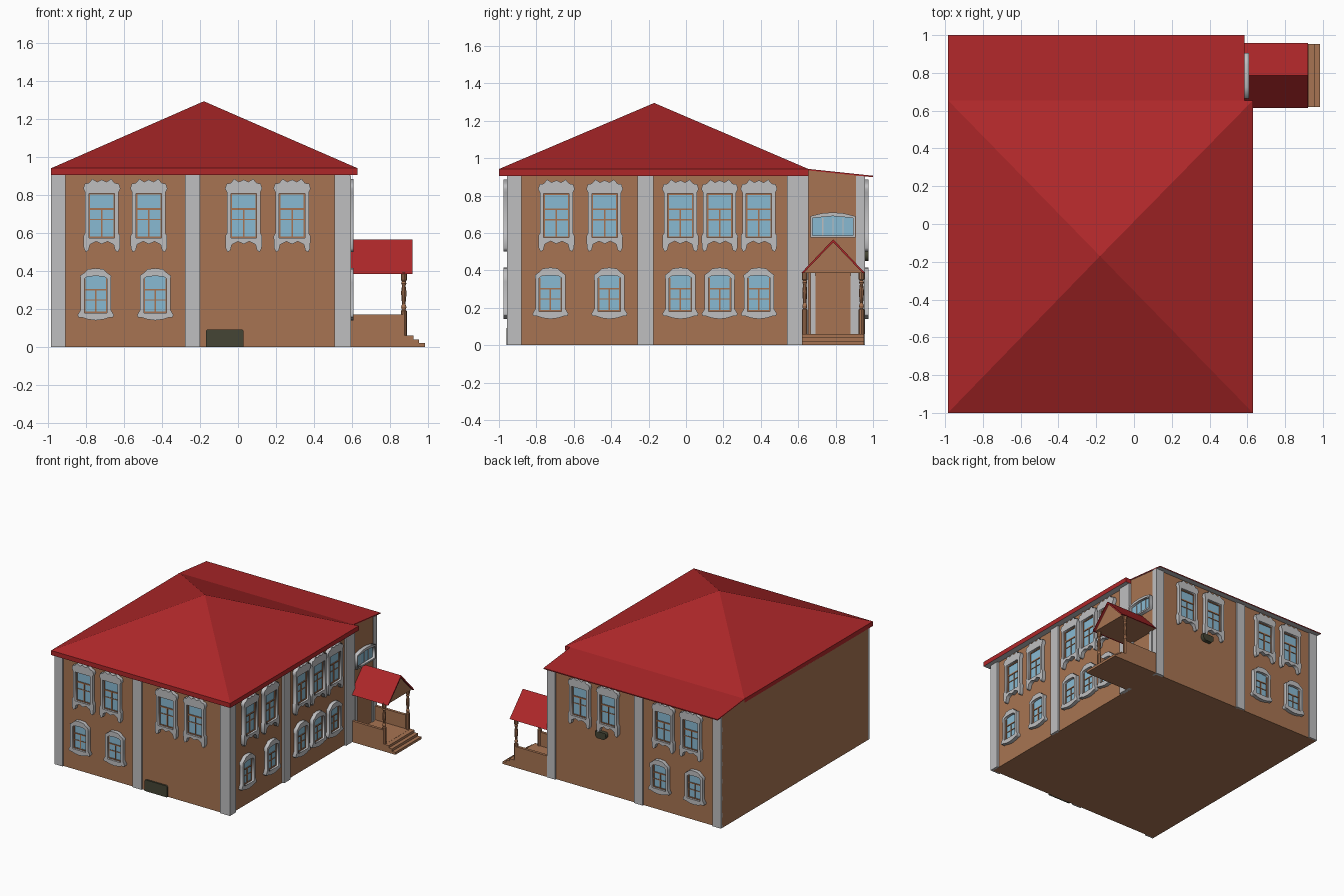
import bpy, bmesh, math
from mathutils import Matrix, Vector

if "Cube" in bpy.data.objects:
    bpy.data.objects.remove(bpy.data.objects["Cube"])


def mat(name, r, g, b):
    m = bpy.data.materials.new(name)
    m.diffuse_color = (r, g, b, 1)
    m.use_nodes = True
    m.node_tree.nodes["Principled BSDF"].inputs["Base Color"].default_value = m.diffuse_color
    return m


BROWN = mat("brown wall", 0.39, 0.175, 0.085)
RED = mat("red roof", 0.42, 0.02, 0.022)
GREY = mat("light grey trim", 0.52, 0.52, 0.53)
GLASS = mat("blue glass", 0.25, 0.49, 0.65)
DARK = mat("dark olive metal", 0.06, 0.06, 0.035)

X0, X1, Y0, Y1 = -0.985, 0.58, -0.945, 0.945   # wall planes
EAVE = 0.905


def add(name, mesh, m, matrix=None):
    if not mesh.materials:
        mesh.materials.append(m)
    o = bpy.data.objects.new(name, mesh)
    bpy.context.collection.objects.link(o)
    if matrix is not None:
        o.matrix_world = matrix
    return o


def finish(bm, name):
    bmesh.ops.recalc_face_normals(bm, faces=bm.faces)
    me = bpy.data.meshes.new(name)
    bm.to_mesh(me)
    bm.free()
    return me


def boxes_mesh(name, boxes):
    bm = bmesh.new()
    for x0, x1, y0, y1, z0, z1 in boxes:
        mx = Matrix.Translation(((x0 + x1) / 2, (y0 + y1) / 2, (z0 + z1) / 2)) \
            @ Matrix.Diagonal((x1 - x0, y1 - y0, z1 - z0, 1))
        bmesh.ops.create_cube(bm, size=1, matrix=mx)
    return finish(bm, name)


def box(name, m, *b):
    return add(name, boxes_mesh(name, [b]), m)


def extrude_x(name, m, yz, x0, x1):
    """Profile in the y-z plane extruded along x."""
    bm = bmesh.new()
    f = bm.faces.new([bm.verts.new((x0, y, z)) for y, z in yz])
    r = bmesh.ops.extrude_face_region(bm, geom=[f])
    bmesh.ops.translate(bm, vec=(x1 - x0, 0, 0),
                        verts=[v for v in r["geom"] if isinstance(v, bmesh.types.BMVert)])
    return add(name, finish(bm, name), m)


def plate(name, loops, d0, d1):
    """Flat outline (with optional holes) given thickness d0..d1 off the wall."""
    cu = bpy.data.curves.new(name, 'CURVE')
    cu.dimensions, cu.fill_mode, cu.extrude = '2D', 'BOTH', (d1 - d0) / 2
    for pts in loops:
        s = cu.splines.new('POLY')
        s.points.add(len(pts) - 1)
        for p, (u, z) in zip(s.points, pts):
            p.co = (u, z, 0, 1)
        s.use_cyclic_u = True
    o = bpy.data.objects.new(name, cu)
    bpy.context.collection.objects.link(o)
    dg = bpy.context.evaluated_depsgraph_get()
    me = bpy.data.meshes.new_from_object(o.evaluated_get(dg))
    me.transform(Matrix.Translation((0, 0, (d0 + d1) / 2)))
    bpy.data.objects.remove(o)
    me.materials.clear()
    return me


def sym(half):
    """Mirror a half outline that starts and ends on the centre line."""
    return half + [(-u, z) for u, z in reversed(half) if u > 0]


# wall frames: local x runs along the wall, y is up, z points outwards
def wall(side, u):
    cols, pos = {
        "front": (((1, 0, 0), (0, 0, 1), (0, -1, 0)), (u, Y0, 0)),
        "right": (((0, 1, 0), (0, 0, 1), (1, 0, 0)), (X1, u, 0)),
        "back": (((-1, 0, 0), (0, 0, 1), (0, 1, 0)), (u, Y1, 0)),
    }[side]
    return Matrix.Translation(pos) @ Matrix(cols).transposed().to_4x4()


def window_kit(name, outer, opening, bars):
    return [(name + "_casing", plate(name + "_casing", [sym(outer), sym(opening)], 0, 0.03), GREY),
            (name + "_glass", plate(name + "_glass", [sym(opening)], 0.001, 0.008), GLASS),
            (name + "_bars", boxes_mesh(name + "_bars", bars), BROWN)]


def place(kit, side, u):
    for n, me, m in kit:
        add(n + "_" + side, me, m, wall(side, u))


upper = window_kit(
    "upper_window",
    [(0, .882), (.025, .87), (.05, .886), (.068, .864), (.09, .86), (.098, .835), (.088, .815),
     (.088, .60), (.097, .585), (.095, .52), (.085, .50), (.07, .508), (.062, .54), (.03, .556), (0, .542)],
    [(0, .81), (.068, .81), (.068, .575), (0, .575)],
    [(-.068, -.061, .575, .81, .005, .014), (.061, .068, .575, .81, .005, .014),
     (-.061, .061, .722, .732, .005, .014), (-.004, .004, .575, .722, .005, .013),
     (-.061, .061, .668, .674, .005, .012), (-.061, .061, .575, .582, .005, .014),
     (-.061, .061, .803, .81, .005, .014)])
lower = window_kit(
    "lower_window",
    [(0, .415), (.04, .41), (.055, .395), (.082, .375), (.08, .34), (.08, .195), (.096, .168),
     (.09, .155), (.07, .155), (.04, .145), (0, .14)],
    [(0, .374), (.045, .37), (.06, .36), (.06, .18), (0, .18)],
    [(-.06, -.053, .18, .36, .005, .014), (.053, .06, .18, .36, .005, .014),
     (-.053, .053, .298, .306, .005, .014), (-.004, .004, .18, .298, .005, .013),
     (-.053, .053, .245, .251, .005, .012), (-.053, .053, .18, .187, .005, .014)])

for side in ("front", "back"):
    for u in (-.718, -.47, .03, .285):
        place(upper, side, u)
    for u in (-.75, -.436):
        place(lower, side, u)
for u in (-.693, -.435, -.03, .18, .39):
    place(upper, "right", u)
for u in (-.725, -.41, -.03, .18, .39):
    place(lower, "right", u)

# wide window over the porch
wide = window_kit(
    "porch_window",
    [(0, .71), (.06, .705), (.12, .69), (.12, .575), (0, .575)],
    [(0, .69), (.108, .68), (.108, .587), (0, .587)],
    [(u - .003, u + .003, .587, .68, .005, .012) for u in (-.054, 0, .054)])
wide = [wide[0], wide[1], (wide[2][0], wide[2][1], GREY)]
place(wide, "right", .785)

# main body, its rear part rising under the lean-to roof
extrude_x("house_body", BROWN, [(Y0, 0), (Y1, 0), (Y1, EAVE), (.655, .935), (.655, .91), (Y0, .91)], X0, X1)

# pilasters
for n, (a, b) in {"left": (X0, -.91), "middle": (-.28, -.20), "right": (.51, .588)}.items():
    box("front_pilaster_" + n, GREY, a, b, -.957, Y0 + .01, 0, EAVE)
    box("back_pilaster_" + n, GREY, a, min(b, .584), Y1 - .01, .957, 0, EAVE - .002)
for i, (a, b, out) in enumerate([(-.957, -.88, .597), (-.26, -.175, .597), (.54, .655, .597), (.91, .957, .585)]):
    box("side_pilaster_%d" % i, GREY, X1 - .01, out, a, b, 0, EAVE - .001)

# hipped roof: eave band drawn up to an apex, grey soffit below
bm = bmesh.new()
rect = [(X0, -1), (.63, -1), (.63, .655), (X0, .655)]
lo = [bm.verts.new((x, y, EAVE)) for x, y in rect]
hi = [bm.verts.new((x, y, .942)) for x, y in rect]
tip = bm.verts.new((-.18, -.17, 1.295))
bm.faces.new(lo)
for i in range(4):
    j = (i + 1) % 4
    bm.faces.new((lo[i], lo[j], hi[j], hi[i]))
    bm.faces.new((hi[i], hi[j], tip))
hip = add("hip_roof", finish(bm, "hip_roof"), RED)
# lean-to roof at the back
lean = extrude_x("rear_roof", RED, [(.64, .944), (1, .906), (1, .898), (.64, .936)], X0, .585)
for o in (hip, lean):
    o.data.materials.append(GREY)
    for p in o.data.polygons:
        if p.normal.z < -.5:
            p.material_index = 1

# cellar hatch at the front, small vent at the back
hatch = sym([(0, .092), (.093, .092), (.1, .082), (.1, 0), (0, 0)])
add("cellar_hatch", plate("cellar_hatch", [hatch], 0, .014), DARK, wall("front", -.07))
vent = sym([(0, .505), (.045, .505), (.05, .47), (.03, .45), (0, .45)])
add("rear_vent", plate("rear_vent", [vent], 0, .03), DARK, wall("back", .09))

# porch: floor, side parapets, steps
PY0, PY1 = .62, .953
box("porch_floor", BROWN, X1, .89, PY0, PY1, 0, .06)
for n, a in (("near", PY0), ("far", PY1 - .022)):
    box("porch_parapet_" + n, BROWN, X1, .875, a, a + .022, .05, .172)
for i, (x, z) in enumerate([(.925, .06), (.955, .04), (.985, .02)]):
    box("porch_step_%d" % i, BROWN, .88, x, PY0, PY1, 0, z - .001 * (i == 0))

# turned posts
profile = [(.016, .06), (.016, .19), (.010, .195), (.014, .21), (.009, .225), (.013, .265), (.014, .29),
           (.009, .325), (.014, .335), (.010, .345), (.016, .352), (.016, .392)]
bm = bmesh.new()
vs = [bm.verts.new((r, 0, z)) for r, z in profile]
es = [bm.edges.new(p) for p in zip(vs, vs[1:])]
bmesh.ops.spin(bm, geom=vs + es, cent=(0, 0, 0), axis=(0, 0, 1), angle=math.tau, steps=10)
bmesh.ops.remove_doubles(bm, verts=bm.verts, dist=1e-4)
post = finish(bm, "porch_post")
for n, y in (("near", PY0 + .015), ("far", PY1 - .015)):
    add("porch_post_" + n, post, BROWN, Matrix.Translation((.874, y, 0)))

# porch gable and its red roof covering
extrude_x("porch_gable", BROWN, [(.625, .385), (.948, .385), (.787, .552)], X1, .905)
extrude_x("porch_roof", RED, [(.615, .385), (.787, .566), (.958, .385), (.945, .385), (.787, .55), (.628, .385)],
          X1, .92)

# door with its grey jambs
box("door", BROWN, X1, X1 + .006, .69, .88, .06, .37)
for n, a in (("left", .665), ("right", .88)):
    box("door_jamb_" + n, GREY, X1, X1 + .012, a, a + .028, .06, .385)
